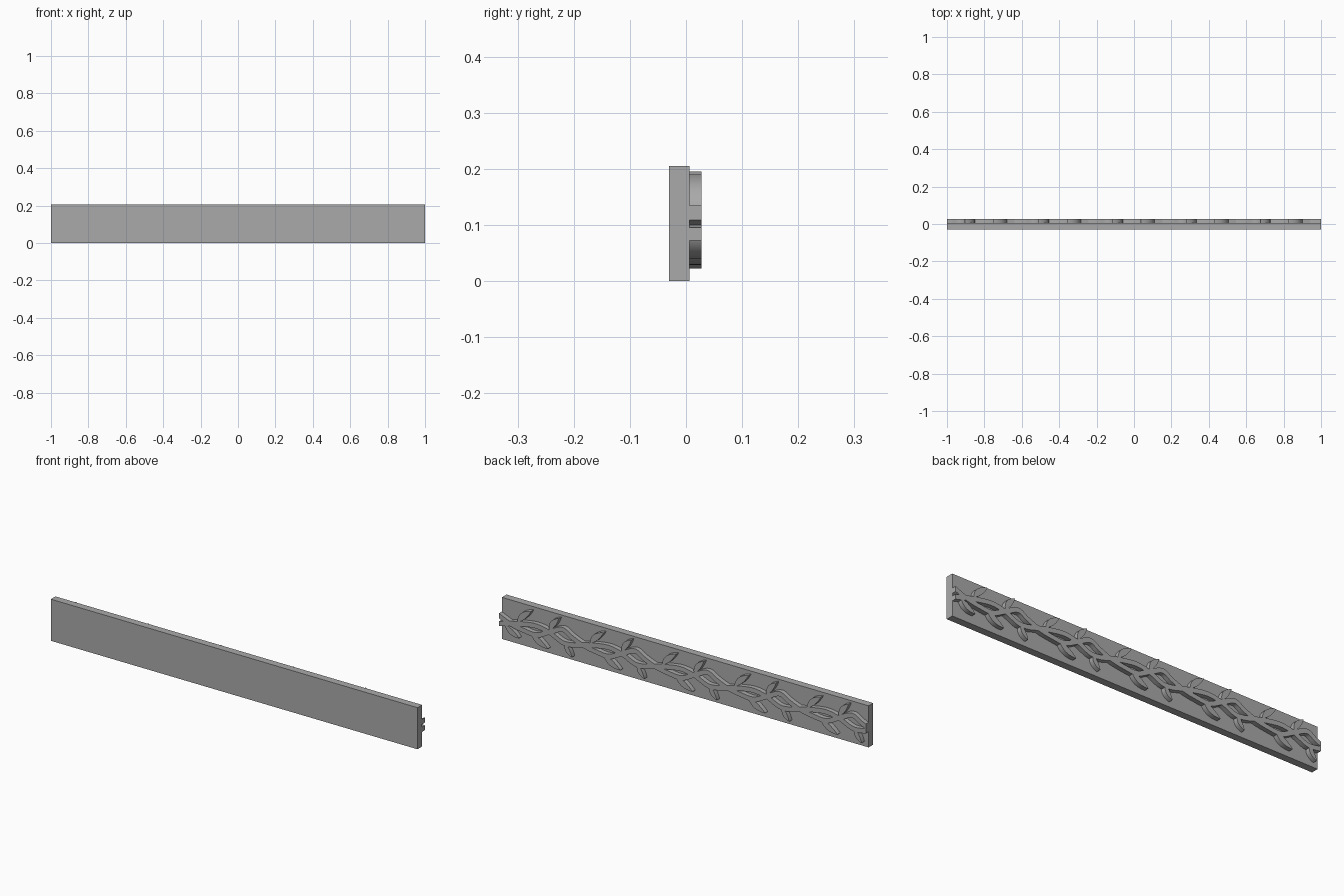
import bpy, bmesh, math
from mathutils import Vector

cube = bpy.data.objects.get("Cube")
if cube:
    bpy.data.objects.remove(cube)

grey = bpy.data.materials.new("plain_grey")
grey.use_nodes = True
grey.diffuse_color = (0.4, 0.4, 0.4, 1)
grey.node_tree.nodes["Principled BSDF"].inputs["Base Color"].default_value = (0.4, 0.4, 0.4, 1)

BACK, FACE, RELIEF = -0.03, 0.006, 0.028
PERIOD = 0.395
REPEATS = 5
START = 0.795


def finish(name, bm):
    bmesh.ops.remove_doubles(bm, verts=bm.verts, dist=1e-5)
    bmesh.ops.recalc_face_normals(bm, faces=bm.faces)
    mesh = bpy.data.meshes.new(name)
    bm.to_mesh(mesh)
    bm.free()
    obj = bpy.data.objects.new(name, mesh)
    bpy.context.collection.objects.link(obj)
    mesh.materials.append(grey)
    bpy.ops.object.select_all(action="DESELECT")
    obj.select_set(True)
    bpy.context.view_layer.objects.active = obj
    bpy.ops.object.shade_smooth_by_angle(angle=math.radians(35))
    return obj


def ribbon(bm, upper, lower):
    """Raised strip between two matching edge lines, given as (x, z)."""
    rows = []
    for a, b in zip(upper, lower):
        rows.append([bm.verts.new((p[0], y, p[1]))
                     for p, y in ((a, FACE - 0.002), (a, RELIEF), (b, RELIEF), (b, FACE - 0.002))])
    for r, s in zip(rows, rows[1:]):
        for i in range(4):
            j = (i + 1) % 4
            bm.faces.new((r[i], r[j], s[j], s[i]))
    bm.faces.new(rows[0])
    bm.faces.new(rows[-1])


def periodic(points, t):
    """Smooth repeating height through the control points."""
    t %= PERIOD
    n = len(points)
    i = max(k for k in range(n) if points[k][0] <= t)

    def at(k):
        return points[k % n][0] + PERIOD * (k // n), points[k % n][1]
    (x0, z0), (x1, z1), (x2, z2), (x3, z3) = (at(i + k) for k in (-1, 0, 1, 2))
    m1 = (z2 - z0) / (x2 - x0) * (x2 - x1)
    m2 = (z3 - z1) / (x3 - x1) * (x2 - x1)
    u = (t - x1) / (x2 - x1)
    return ((2 * u**3 - 3 * u**2 + 1) * z1 + (u**3 - 2 * u**2 + u) * m1
            + (3 * u**2 - 2 * u**3) * z2 + (u**3 - u**2) * m2)


def strand(name, points, half=0.0115, steps=240):
    bm = bmesh.new()
    upper, lower = [], []
    for k in range(steps + 1):
        x = -1 + 2 * k / steps
        z = periodic(points, START - x)
        slope = (periodic(points, START - x - 0.004) - periodic(points, START - x + 0.004)) / 0.008
        # thickness is measured across the strand, cut upright at the ends
        h = half * math.sqrt(1 + slope * slope)
        upper.append((x, z + h))
        lower.append((x, z - h))
    ribbon(bm, upper, lower)
    finish(name, bm)


def leaf(name, base, tip, half, bend, steps=14):
    bm = bmesh.new()
    base, tip = Vector(base), Vector(tip)
    along = tip - base
    side = Vector((-along.y, along.x)).normalized()
    upper, lower = [], []
    for k in range(steps + 1):
        u = k / steps
        mid = base + along * u + side * bend * math.sin(math.pi * u)
        w = half * math.sin(math.pi * u ** 0.85) ** 0.8 if 0 < k < steps else 0.0006
        upper.append(mid + side * w)
        lower.append(mid - side * w)
    ribbon(bm, upper, lower)
    finish(name, bm)


# backing board
bm = bmesh.new()
bmesh.ops.create_cube(bm, size=1)
for v in bm.verts:
    v.co = (v.co.x * 2, (BACK + FACE) / 2 + v.co.y * (FACE - BACK), (v.co.z + 0.5) * 0.205)
finish("board", bm)

# two twining stems
strand("stem_one", [(0, .125), (.07, .112), (.14, .083), (.19, .084), (.25, .1), (.32, .116)])
strand("stem_two", [(0, .082), (.07, .115), (.14, .146), (.19, .122), (.25, .099), (.32, .086)])

# leaves: base, tip, half width, bend
LEAVES = {
    "upper_wide_leaf": ((.90, .122), (.826, .19), .015, -.004),
    "upper_tall_leaf": ((.727, .128), (.675, .195), .014, -.004),
    "lower_wide_leaf": ((.825, .08), (.735, .03), .015, .004),
    "lower_narrow_leaf": ((.642, .082), (.603, .023), .012, .004),
}
for k in range(REPEATS):
    for name, (b, t, half, bend) in LEAVES.items():
        dx = PERIOD * k
        leaf(f"{name}_{k + 1}", (b[0] - dx, b[1]), (t[0] - dx, t[1]), half, bend)
leaf("end_leaf", (.968, .085), (.892, .04), .014, .004)
